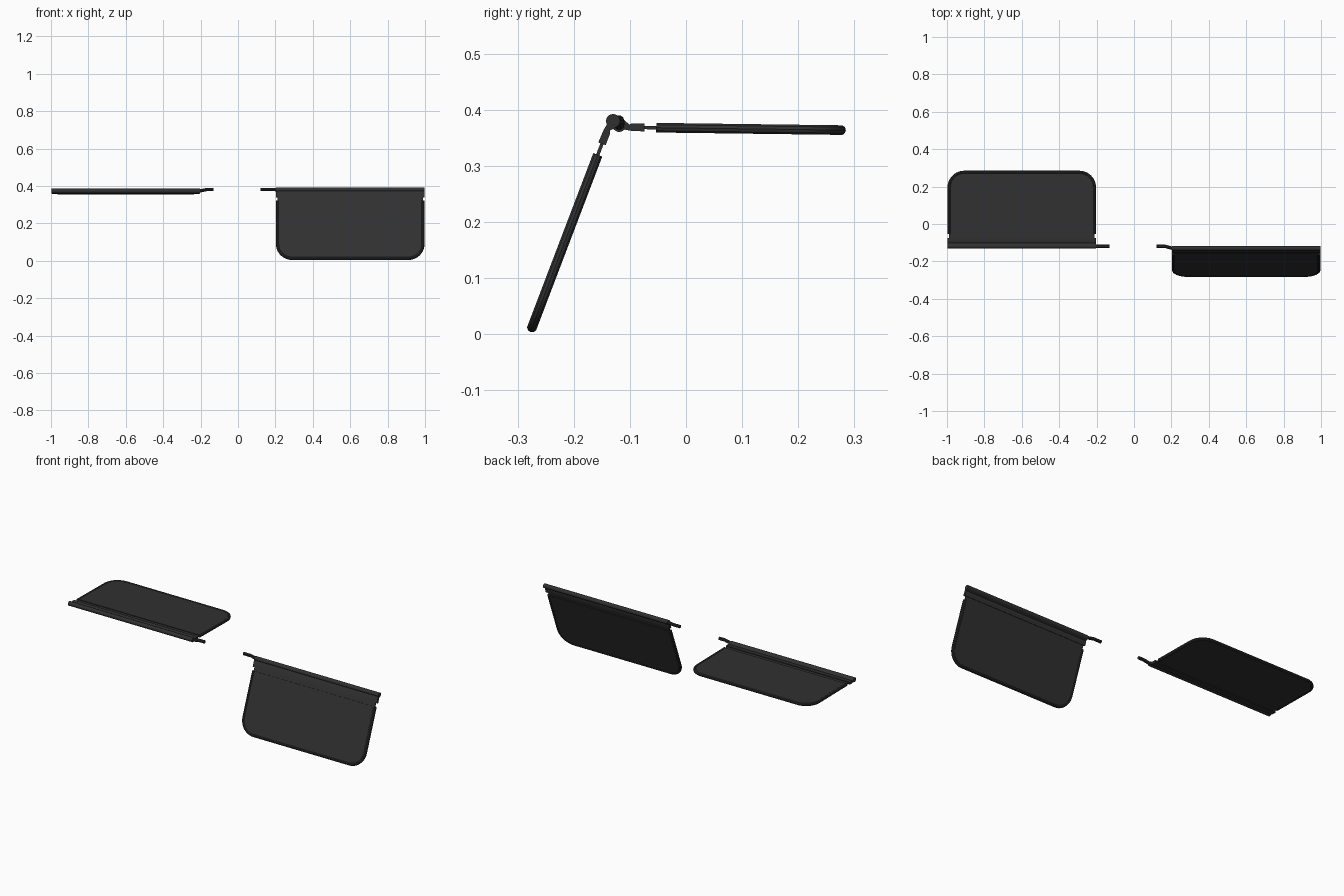
import bpy, bmesh, math
from mathutils import Vector

if "Cube" in bpy.data.objects:
    bpy.data.objects.remove(bpy.data.objects["Cube"])

mat = bpy.data.materials.new("dark_grey")
mat.diffuse_color = (0.03, 0.03, 0.03, 1)
mat.use_nodes = True
mat.node_tree.nodes["Principled BSDF"].inputs["Base Color"].default_value = mat.diffuse_color


def finish(ob, name):
    ob.name = name
    ob.data.materials.append(mat)
    bpy.ops.object.select_all(action='DESELECT')
    ob.select_set(True)
    bpy.context.view_layer.objects.active = ob
    if ob.type == 'CURVE':
        bpy.ops.object.convert(target='MESH')
        ob = bpy.context.object
    bpy.ops.object.shade_smooth_by_angle(angle=math.radians(35))


def prism(name, loop_a, loop_b):
    """Closed solid between two matching outlines."""
    bm = bmesh.new()
    a = [bm.verts.new(p) for p in loop_a]
    b = [bm.verts.new(p) for p in loop_b]
    bm.faces.new(a)
    bm.faces.new(b[::-1])
    n = len(a)
    for i in range(n):
        bm.faces.new((a[i], b[i], b[(i + 1) % n], a[(i + 1) % n]))
    bmesh.ops.recalc_face_normals(bm, faces=bm.faces)
    me = bpy.data.meshes.new(name)
    bm.to_mesh(me)
    bm.free()
    ob = bpy.data.objects.new(name, me)
    bpy.context.collection.objects.link(ob)
    finish(ob, name)


def tube(name, pts, radius):
    cu = bpy.data.curves.new(name, 'CURVE')
    cu.dimensions = '3D'
    cu.bevel_depth = radius
    cu.bevel_resolution = 3
    cu.use_fill_caps = True
    sp = cu.splines.new('POLY')
    sp.points.add(len(pts) - 1)
    for p, q in zip(sp.points, pts):
        p.co = (*q, 1)
    ob = bpy.data.objects.new(name, cu)
    bpy.context.collection.objects.link(ob)
    finish(ob, name)


def u_outline(x0, x1, v0, v1, r, n=10):
    """U-shaped path with rounded far corners, in hinge coordinates (x, v)."""
    pts = [(x0, v0)]
    for cx, start in ((x0 + r, math.pi), (x1 - r, math.pi / 2)):
        for i in range(n + 1):
            a = start - i / n * math.pi / 2
            pts.append((cx + r * math.cos(a), v1 - r + r * math.sin(a)))
    return pts + [(x1, v0)]


def visor(side, s, hy, hz, dy, dz, rod_end):
    # hinge coordinates: x along the hinge, v away from it, w across the thickness
    d = Vector((0, dy, dz)).normalized()
    n = Vector((0, -d.z, d.y))

    def P(x, v, w):
        return Vector((s * x, hy, hz)) + d * v + n * w

    off = -0.004
    path = u_outline(0.212, 0.988, 0.066, 0.395, 0.08)
    # padded panel and its rounded rim
    prism(side + "_panel", [P(x, v, off - 0.0065) for x, v in path],
          [P(x, v, off + 0.0065) for x, v in path])
    tube(side + "_rim", [P(x, v, off) for x, v in path], 0.009)
    # thin neck plate joining the panel to the hinge
    neck = [(0.212, 0.035), (0.988, 0.035), (0.988, 0.08), (0.212, 0.08)]
    prism(side + "_neck", [P(x, v, off - 0.003) for x, v in neck],
          [P(x, v, off + 0.003) for x, v in neck])
    # hinge sleeve wrapped round the rod, with clamping leaf
    prof = [(0.0125 * math.cos(math.radians(a)), 0.0125 * math.sin(math.radians(a)))
            for a in range(40, 321, 20)]
    prof += [(0.020, off - 0.006), (0.045, off - 0.007),
             (0.045, off + 0.007), (0.022, off + 0.007), (0.018, off + 0.005)]
    prism(side + "_hinge_sleeve", [P(0.203, v, w) for v, w in prof],
          [P(0.998, v, w) for v, w in prof])
    # cranked mounting rod
    tube(side + "_mounting_rod",
         [P(0.3, 0, 0), P(0.205, 0, 0), (s * 0.165, -0.119, 0.381),
          (s * rod_end, -0.119, 0.381)], 0.009)


visor("right", 1, -0.130, 0.380, -0.356, -0.935, 0.12)   # folded down
visor("left", -1, -0.119, 0.373, 1.0, -0.013, 0.13)      # folded flat
